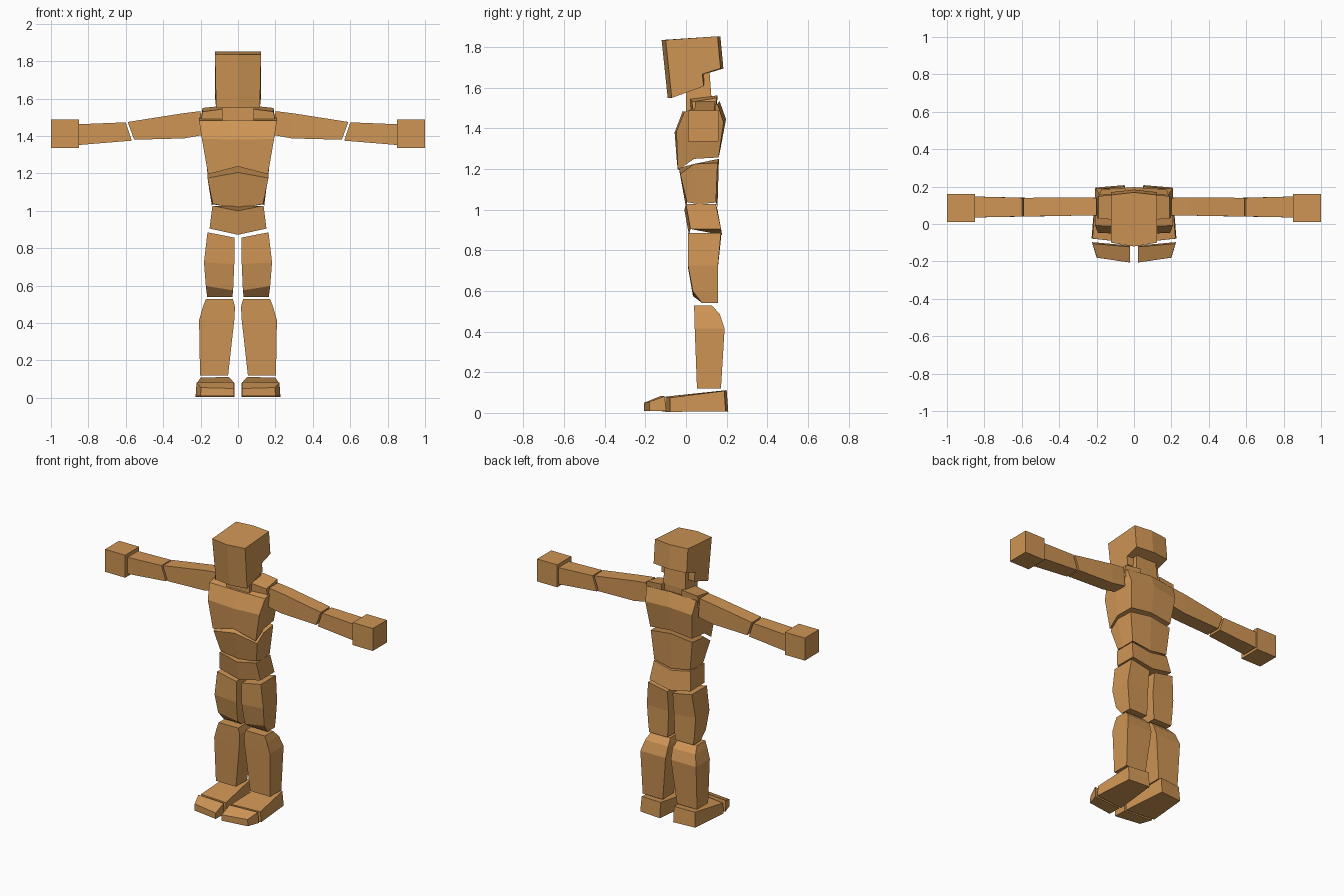
import bpy, bmesh

wood = bpy.data.materials.new("warm_wood")
wood.diffuse_color = (0.62, 0.30, 0.09, 1)


def loft(name, rings, side=1):
    """Skin a closed solid through rings of equal point count."""
    bm = bmesh.new()
    vr = [[bm.verts.new((side * x, y, z)) for x, y, z in r] for r in rings]
    n = len(vr[0])
    for a, b in zip(vr, vr[1:]):
        for i in range(n):
            j = (i + 1) % n
            bm.faces.new((a[i], a[j], b[j], b[i]))
    bm.faces.new(vr[0])
    bm.faces.new(vr[-1])
    bmesh.ops.recalc_face_normals(bm, faces=bm.faces)
    me = bpy.data.meshes.new(name)
    bm.to_mesh(me)
    bm.free()
    me.materials.append(wood)
    ob = bpy.data.objects.new(name, me)
    bpy.context.collection.objects.link(ob)
    return ob


def full(half):
    """Half ring from front centre to back centre, mirrored into a full ring."""
    return half + [(-x, y, z) for x, y, z in reversed(half[1:-1])]


def rect(x0, x1, y0, y1, zi, zo=None):
    """Horizontal limb ring; inner and outer edges may differ in height."""
    zo = zi if zo is None else zo
    return [(x0, y0, zi), (x1, y0, zo), (x1, y1, zo), (x0, y1, zi)]


def arm_ring(xt, xb, y0, y1, zb, zt):
    """Arm ring across x; top and bottom may be cut at a slant."""
    return [(xb, y0, zb), (xb, y1, zb), (xt, y1, zt), (xt, y0, zt)]


def pair(name, rings):
    for label, s in (("right", 1), ("left", -1)):
        loft(f"{label}_{name}", rings, s)


# Head: side profile with a forward and backward centre ridge
def head_ring(x, f, b):
    return [(x, -0.10 - f, 1.835), (x, 0.155 + b, 1.853), (x, 0.17 + b, 1.695),
            (x, 0.08 + b, 1.667), (x, 0.087, 1.607), (x * 0.95, -0.07 - f, 1.55)]


loft("head", [head_ring(-0.123, 0, 0), head_ring(0, 0.02, 0.014), head_ring(0.123, 0, 0)])

# Neck
loft("neck", [rect(-0.085, 0.085, 0.0, 0.12, 1.46), rect(-0.085, 0.085, 0.0, 0.125, 1.555),
              rect(-0.075, 0.075, 0.0, 0.115, 1.69)])

# Chest
loft("chest", [
    full([(0, -0.045, 1.237), (0.16, -0.04, 1.195), (0.165, 0.04, 1.25),
          (0.155, 0.16, 1.257), (0, 0.165, 1.275)]),
    full([(0, -0.056, 1.38), (0.193, -0.047, 1.385), (0.195, 0.05, 1.41),
          (0.175, 0.185, 1.43), (0, 0.197, 1.445)]),
    full([(0, -0.016, 1.485), (0.208, -0.008, 1.482), (0.205, 0.05, 1.50),
          (0.185, 0.155, 1.52), (0, 0.165, 1.535)])])

# Abdomen
loft("abdomen", [
    full([(0, 0.0, 1.01), (0.134, 0.005, 1.037), (0.14, 0.06, 1.027),
          (0.134, 0.147, 1.035), (0, 0.155, 1.012)]),
    full([(0, -0.035, 1.205), (0.163, -0.028, 1.175), (0.165, 0.04, 1.225),
          (0.155, 0.155, 1.23), (0, 0.162, 1.25)])])

# Pelvis
loft("pelvis", [
    full([(0, 0.015, 0.872), (0.152, 0.022, 0.905), (0.152, 0.172, 0.905), (0, 0.178, 0.875)]),
    full([(0, -0.008, 1.0), (0.137, 0.0, 1.027), (0.137, 0.147, 1.027), (0, 0.155, 1.0)])])

# Shoulder blocks on top of the chest
pair("shoulder", [
    [(0.075, 0.025, 1.47), (0.075, 0.15, 1.47), (0.075, 0.155, 1.562), (0.075, 0.02, 1.545)],
    [(0.20, 0.035, 1.47), (0.20, 0.14, 1.47), (0.19, 0.15, 1.55), (0.19, 0.03, 1.53)]])

# Arms and hands
pair("upper_arm", [
    arm_ring(0.20, 0.19, 0.045, 0.14, 1.405, 1.533),
    arm_ring(0.29, 0.29, 0.045, 0.142, 1.387, 1.522),
    arm_ring(0.59, 0.555, 0.04, 0.14, 1.38, 1.475)])
pair("forearm", [
    arm_ring(0.60, 0.568, 0.04, 0.14, 1.375, 1.473),
    arm_ring(0.85, 0.85, 0.035, 0.147, 1.352, 1.463)])
pair("hand", [
    arm_ring(0.85, 0.85, 0.01, 0.16, 1.335, 1.487),
    arm_ring(1.0, 1.0, 0.01, 0.16, 1.335, 1.487)])

# Legs
pair("thigh", [
    rect(0.02, 0.163, 0.01, 0.172, 0.857, 0.885),
    rect(0.02, 0.182, 0.01, 0.157, 0.715, 0.725),
    rect(0.026, 0.172, 0.034, 0.157, 0.575, 0.598),
    rect(0.03, 0.165, 0.08, 0.157, 0.54)])
pair("shin", [
    rect(0.027, 0.172, 0.04, 0.128, 0.528),
    rect(0.016, 0.188, 0.041, 0.167, 0.485),
    rect(0.02, 0.208, 0.043, 0.19, 0.415),
    rect(0.053, 0.203, 0.054, 0.172, 0.12)])

# Feet, built from heel to front
pair("foot", [
    [(0.05, 0.208, 0.008), (0.205, 0.195, 0.008), (0.20, 0.188, 0.108), (0.05, 0.20, 0.112)],
    [(0.02, -0.10, 0.005), (0.227, -0.078, 0.005), (0.222, -0.078, 0.075), (0.02, -0.10, 0.08)]])
pair("toe", [
    [(0.022, -0.115, 0.008), (0.225, -0.097, 0.008), (0.222, -0.105, 0.082), (0.022, -0.122, 0.084)],
    [(0.022, -0.206, 0.01), (0.20, -0.18, 0.01), (0.198, -0.18, 0.055), (0.022, -0.206, 0.05)]])
